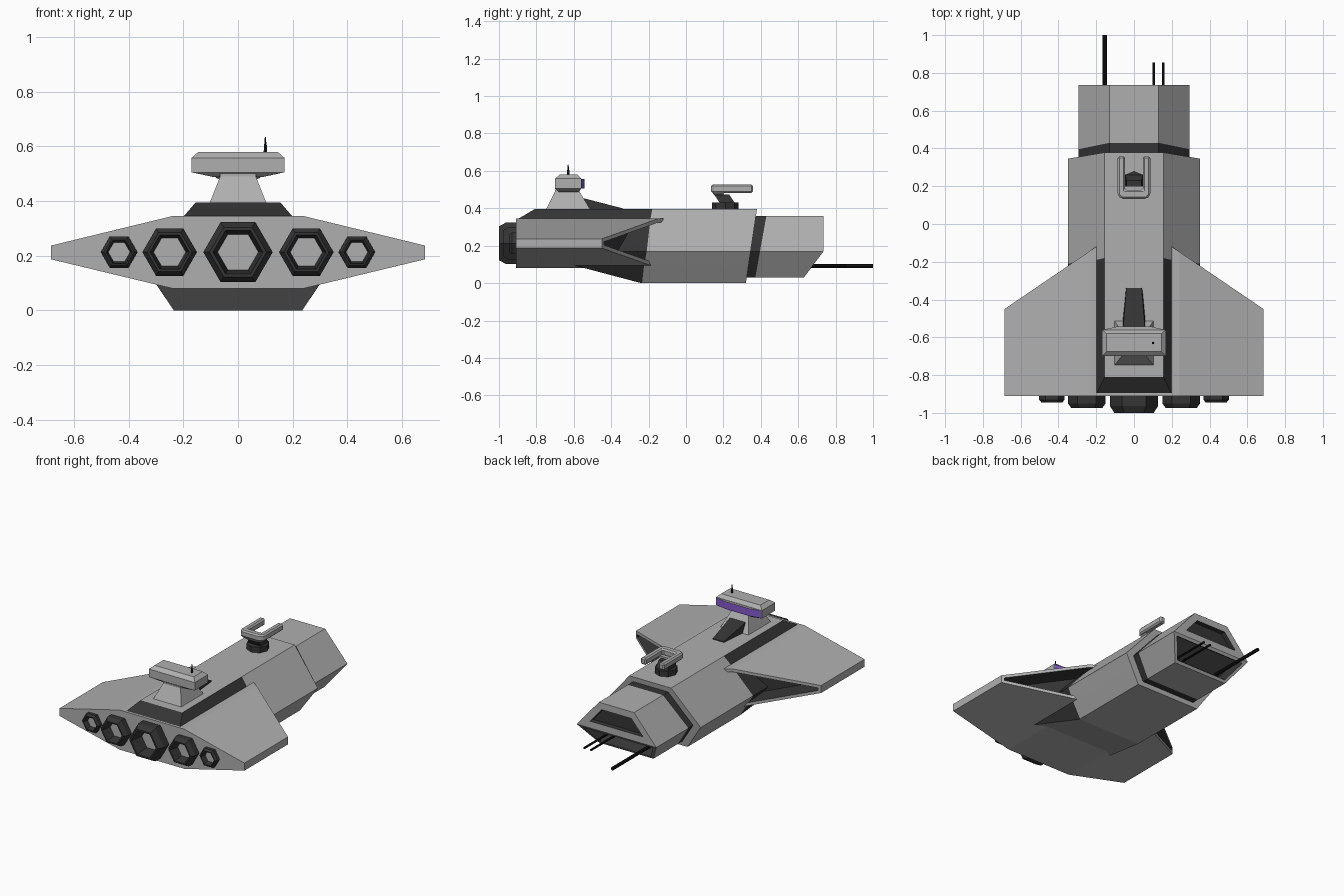
import bpy, bmesh, math
from mathutils import Matrix

if "Cube" in bpy.data.objects:
    bpy.data.objects.remove(bpy.data.objects["Cube"])


def material(name, rgb):
    m = bpy.data.materials.new(name)
    m.diffuse_color = (*rgb, 1)
    m.use_nodes = True
    m.node_tree.nodes["Principled BSDF"].inputs["Base Color"].default_value = m.diffuse_color
    return m


GREY = material("hull_grey", (0.43, 0.43, 0.43))
DARK = material("dark_metal", (0.035, 0.035, 0.035))
BLACK = material("gunmetal", (0.008, 0.008, 0.008))
PURPLE = material("purple_glass", (0.24, 0.1, 0.62))


def finish(name, bm, *mats):
    me = bpy.data.meshes.new(name)
    bm.to_mesh(me)
    bm.free()
    ob = bpy.data.objects.new(name, me)
    bpy.context.collection.objects.link(ob)
    for m in mats or (GREY, DARK):
        me.materials.append(m)
    return ob


def loft(rings, caps=(True, True)):
    """Skin a series of matching closed rings of 3D points."""
    bm = bmesh.new()
    vs = [[bm.verts.new(p) for p in r] for r in rings]
    n = len(rings[0])
    for a, b in zip(vs, vs[1:]):
        for i in range(n):
            j = (i + 1) % n
            bm.faces.new((a[i], a[j], b[j], b[i]))
    for ring, cap in ((vs[0], caps[0]), (vs[-1], caps[1])):
        if cap:
            bm.faces.new(ring)
    bmesh.ops.recalc_face_normals(bm, faces=bm.faces)
    return bm, vs


def recess(bm, face, rim, depth):
    """Sink a face behind a rim, with a dark interior."""
    bmesh.ops.inset_individual(bm, faces=[face], thickness=rim, use_even_offset=True)
    walls = bmesh.ops.inset_individual(bm, faces=[face], thickness=0.002, depth=-depth,
                                       use_even_offset=True)["faces"]
    for f in walls + [face]:
        f.material_index = 1


def sym(half):
    """Ring from right-hand (x, y, z) points, bottom to top."""
    return half + [(-x, y, z) for x, y, z in reversed(half)]


def rect(x, y0, y1, z):
    return [(-x, y0, z), (x, y0, z), (x, y1, z), (-x, y1, z)]


def cylinder(name, start, axis, length, r1, r2, sides, mat):
    bm = bmesh.new()
    bmesh.ops.create_cone(bm, cap_ends=True, segments=sides, radius1=r1, radius2=r2,
                          depth=length, matrix=Matrix.Translation((0, 0, length / 2)))
    if axis == 'Y':
        bmesh.ops.rotate(bm, verts=bm.verts, matrix=Matrix.Rotation(-math.pi / 2, 3, 'X'))
    bmesh.ops.translate(bm, verts=bm.verts, vec=start)
    return finish(name, bm, mat)


# Main hull: hexagonal section, rear flanks and tail slope dark
section = [(.235, 0), (.296, .09), (.35, .17), (.198, .345), (.155, .395)]
stations = [[-.24, -.58, -.89, -.895, -.81], [-.235, -.225, -.21, -.19, -.18],
            [.32 + .15 * z for x, z in section]]
bm, vs = loft([sym([(x, y, z) for (x, z), y in zip(section, ys)]) for ys in stations],
              (False, True))
for f in bm.faces:
    flank = abs(f.calc_center_median().x) > .05
    if flank and f.calc_center_median().y < -.19:
        f.material_index = 1
for i in range(4):
    f = bm.faces.new((vs[0][i], vs[0][i + 1], vs[0][8 - i], vs[0][9 - i]))
    f.material_index = 1 if i == 3 else 0
bmesh.ops.recalc_face_normals(bm, faces=bm.faces)
finish("hull", bm)

# Dark collar where the smaller nose leaves the hull
nose_sec = [(.2, .03), (.295, .17), (.13, .36)]
collar = sym([(x, .365 + .18 * z, z) for x, z in nose_sec])
neck = sym([(x, .3 + .15 * z, z) for x, z in nose_sec])
finish("nose_collar", loft([neck, collar])[0], DARK)

# Nose: upright upper face and raked lower face, both recessed
bm, vs = loft([collar, sym([(x, y, z) for (x, z), y in zip(nose_sec, (.63, .735, .735))])],
              (True, False))
e = vs[-1]
lower = bm.faces.new((e[0], e[1], e[4], e[5]))
upper = bm.faces.new((e[1], e[2], e[3], e[4]))
bmesh.ops.recalc_face_normals(bm, faces=bm.faces)
recess(bm, upper, .045, .03)
recess(bm, lower, .02, .07)
finish("nose", bm)

# Wings: tapered slab with swept, hollowed leading edge
wing = [(0, .08), (.24, .08), (.685, .187), (.685, .237), (.24, .345), (0, .345)]
bm, vs = loft([[(x, -.91, z) for x, z in wing],
               [(x, .016 - .68 * x, z) for x, z in wing]])
edge = next(f for f in bm.faces if set(f.verts) == set(vs[1]))
root = next(f for f in bm.faces if all(v.co.x == 0 for v in f.verts))
recess(bm, edge, .02, .12)
bmesh.ops.delete(bm, geom=[root], context='FACES_ONLY')
finish("wings", bm).modifiers.new("mirror", 'MIRROR')

# Engines: hexagonal nozzles, open so the grey bulkhead shows inside
for x, r, back in ((0, .127, -1.0), (-.25, .1, -.975), (.25, .1, -.975),
                   (-.435, .067, -.945), (.435, .067, -.945)):
    mid = -.91 + (back + .91) * .6
    rings = [[(x + k * r * math.cos(i * math.pi / 3), y, .213 + k * r * math.sin(i * math.pi / 3))
              for i in range(6)]
             for k, y in ((1, -.905), (1, mid), (.82, back), (.72, back), (.58, -.905))]
    finish("engine_nozzle", loft(rings + rings[:1], (False, False))[0], DARK)

# Bridge tower, head and wraparound window
finish("bridge_tower", loft([rect(.105, -.75, -.51, .39),
                             rect(.065, -.7, -.57, .49), rect(.065, -.7, -.57, .5)])[0])
finish("bridge_head", loft([rect(.09, -.68, -.575, .488), rect(.17, -.7, -.56, .505),
                            rect(.17, -.7, -.56, .558), rect(.145, -.675, -.58, .58)])[0])
pane = [(-.165, -.57), (-.165, -.56), (-.09, -.543), (.09, -.543), (.165, -.56), (.165, -.57)]
bm, _ = loft([[(x, y, z) for x, y in pane] for z in (.507, .556)])
for f in bm.faces:
    f.material_index = 1 if abs(f.normal.z) > .5 else 0
finish("bridge_window", bm, PURPLE, GREY)
cylinder("antenna_base", (.1, -.63, .575), 'Z', .03, .007, .006, 6, BLACK)
cylinder("antenna_tip", (.1, -.63, .605), 'Z', .03, .005, .002, 6, BLACK)

# Ramp ahead of the tower
finish("tower_ramp", loft([[(-w, y, .385), (w, y, .385), (w * .9, y, z), (-w * .9, y, z)]
                           for w, y, z in ((.045, -.34, .4), (.065, -.56, .457))])[0], DARK)

# Deck turret: base, leaning neck, forked gun head
cylinder("turret_base", (0, .21, .39), 'Z', .042, .07, .07, 8, DARK)
finish("turret_neck", loft([rect(.045, .18, .26, .43), rect(.04, .15, .23, .475)])[0], DARK)
finish("turret_pad", loft([rect(.058, .15, .2, .47), rect(.078, .14, .2, .486)])[0])
fork = [(.087, .358), (.047, .358), (.047, .18)]
outer = [(-.087, .155), (-.065, .133), (.065, .133), (.087, .155)]
shape = fork + [(-x, y) for x, y in reversed(fork)] + outer
head = finish("turret_fork", loft([[(x, y, z) for x, y in shape] for z in (.482, .527)])[0])
bev = head.modifiers.new("bevel", 'BEVEL')
bev.width, bev.segments = .009, 1

# Nose guns
for x, tip, r in ((-.155, 1.0, .011), (.105, .855, .007), (.155, .855, .007)):
    cylinder("nose_gun", (x, .58, .092), 'Y', tip - .58, r, r, 8, BLACK)
